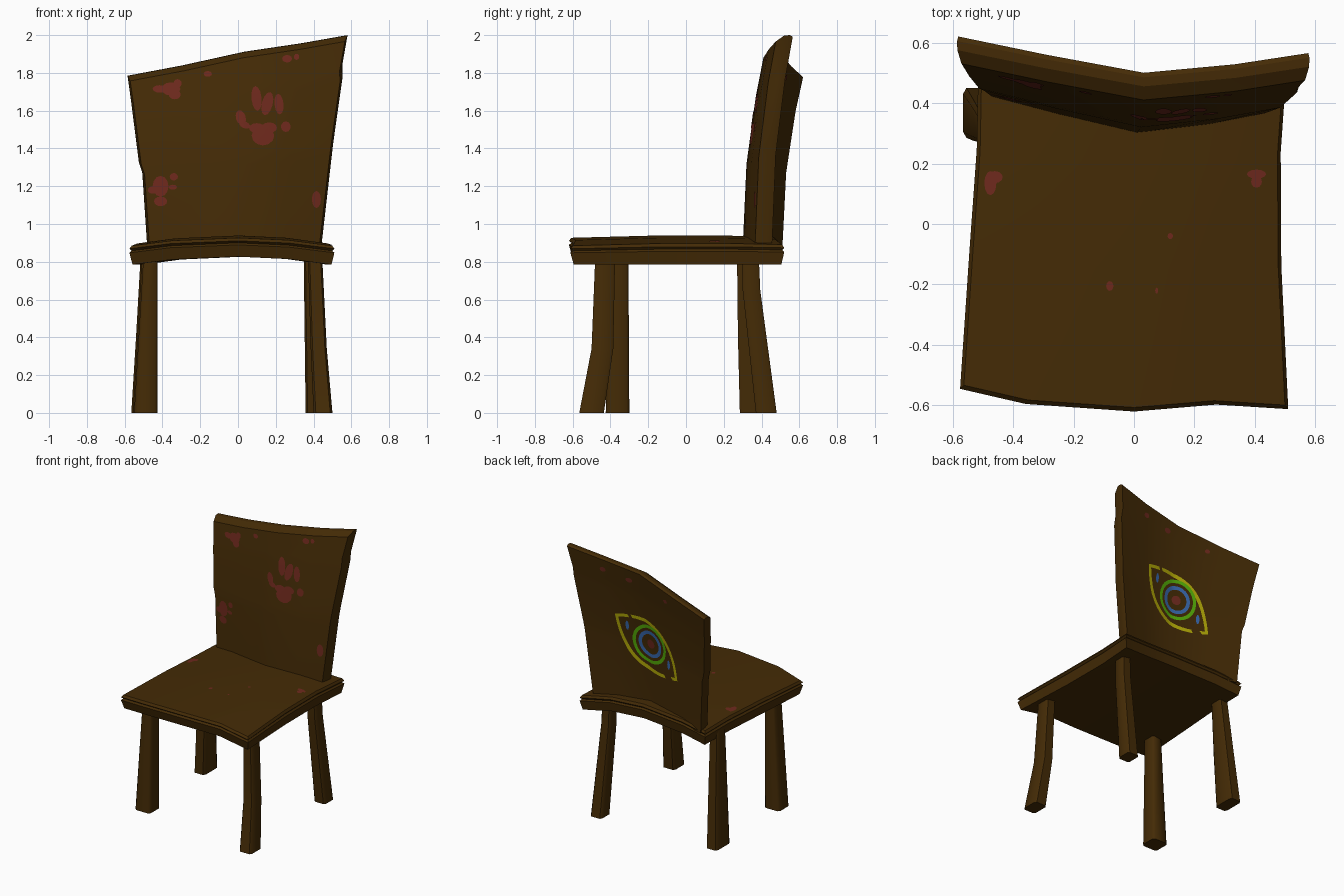
import bpy, bmesh, math
from mathutils import Vector
from mathutils.bvhtree import BVHTree

if "Cube" in bpy.data.objects:
    bpy.data.objects.remove(bpy.data.objects["Cube"])


def material(name, rgb):
    m = bpy.data.materials.new(name)
    m.diffuse_color = (*rgb, 1)
    m.use_nodes = True
    m.node_tree.nodes["Principled BSDF"].inputs["Base Color"].default_value = m.diffuse_color
    return m


BROWN = material("dark wood", (0.058, 0.024, 0.0018))
RED = material("red paint", (0.155, 0.022, 0.012))
YELLOW = material("yellow paint", (0.45, 0.40, 0.002))
GREEN = material("green paint", (0.09, 0.42, 0.002))
BLUE = material("blue paint", (0.04, 0.14, 0.42))


def finish(bm, name, mat, angle=28):
    mesh = bpy.data.meshes.new(name)
    bm.to_mesh(mesh)
    mesh.materials.append(mat)
    mesh.shade_smooth()
    mesh.set_sharp_from_angle(angle=math.radians(angle))
    bpy.context.collection.objects.link(bpy.data.objects.new(name, mesh))


def slab(name, rows, cols, layers, pos):
    """Board made of stacked grids; pos(i, j, k) gives each point."""
    bm = bmesh.new()
    edge = ([(0, j) for j in range(cols)] + [(i, cols - 1) for i in range(1, rows)]
            + [(rows - 1, j) for j in range(cols - 2, -1, -1)]
            + [(i, 0) for i in range(rows - 2, 0, -1)])
    grids = []
    for k in range(layers):
        cap = k in (0, layers - 1)
        grids.append({(i, j): bm.verts.new(pos(i, j, k))
                      for i in range(rows) for j in range(cols) if cap or (i, j) in edge})
        if cap:
            g = grids[-1]
            for i in range(rows - 1):
                for j in range(cols - 1):
                    bm.faces.new((g[i, j], g[i, j + 1], g[i + 1, j + 1], g[i + 1, j]))
    for a, b in zip(grids, grids[1:]):
        for p, q in zip(edge, edge[1:] + edge[:1]):
            bm.faces.new((a[p], a[q], b[q], b[p]))
    bmesh.ops.recalc_face_normals(bm, faces=bm.faces)
    bm.normal_update()
    tree = BVHTree.FromBMesh(bm)
    finish(bm, name, BROWN)
    return tree


# Seat: arched board with a groove round its edge
S_LEFT, S_RIGHT = [-.575, -.545, -.52, -.515], [.51, .487, .485, .505]
S_FRONT, S_BACK = [-.545, -.595, -.62, -.597, -.612], [.51, .49, .47, .48, .52]
S_COL, S_ROW = [0, .2, .53, .78, 1], [0, .42, .75, 1]
S_ARCH, S_DIP = [0, .027, .042, .03, 0], [-.012, 0, 0, -.006]
S_EDGE = [(0, .016), (.07, 0), (.082, .012), (.094, 0), (.112, .012)]


def seat_point(i, j, k):
    h, inset = S_EDGE[k]
    x = S_LEFT[i] + (S_RIGHT[i] - S_LEFT[i]) * S_COL[j]
    y = S_FRONT[j] + (S_BACK[j] - S_FRONT[j]) * S_ROW[i]
    f = 1 - inset / .55
    return x * f, y * f, .785 + h + S_ARCH[j] + S_DIP[i] * h / .112


seat = slab("seat", 4, 5, 5, seat_point)

# Backrest: bent, leaning board with a slanted top
B_LEFT, B_RIGHT = [-.48, -.507, -.525, -.56, -.567, -.585], [.44, .497, .505, .553, .552, .58]
B_ROW, B_LEAN = [0, .44, .5, .8, .86, 1], [0, .02, .028, .07, .082, .11]
B_COL, B_BEND = [0, .25, .53, .79, 1], [.12, .06, 0, .028, .065]
B_TOP = [1.785, 1.84, 1.912, 1.957, 2.0]
B_EDGE = [(0, .03), (.045, .002), (.075, 0), (.09, .008)]


def back_point(i, j, k):
    d, inset = B_EDGE[k]
    x = B_LEFT[i] + (B_RIGHT[i] - B_LEFT[i]) * B_COL[j]
    z = (B_TOP[j] - .87) * B_ROW[i] * (1 - inset)
    return x * (1 - inset / 1.2), .30 + B_BEND[j] + B_LEAN[i] + d, .87 + z


back = slab("backrest", 6, 5, 4, back_point)


# Legs: chamfered posts through (z, x0, x1, y0, y1) sections
def leg(name, sections):
    bm = bmesh.new()
    rings = []
    for z, x0, x1, y0, y1 in sections:
        a, b = (x1 - x0) * .12, (y1 - y0) * .12
        pts = [(x0 + a, y0), (x1 - a, y0), (x1, y0 + b), (x1, y1 - b),
               (x1 - a, y1), (x0 + a, y1), (x0, y1 - b), (x0, y0 + b)]
        rings.append([bm.verts.new((x, y, z)) for x, y in pts])
    for a, b in zip(rings, rings[1:]):
        for n in range(8):
            m = (n + 1) % 8
            bm.faces.new((a[n], a[m], b[m], b[n]))
    bm.faces.new(rings[0])
    bm.faces.new(rings[-1])
    bmesh.ops.recalc_face_normals(bm, faces=bm.faces)
    finish(bm, name, BROWN, 50)


leg("front_left_leg", [(0, -.55, -.425, -.425, -.30), (.84, -.50, -.425, -.405, -.305)])
leg("front_right_leg", [(0, .40, .50, -.565, -.435), (.34, .385, .47, -.50, -.385),
                        (.84, .37, .445, -.48, -.375)])
leg("back_left_leg", [(0, -.565, -.475, .285, .45), (.4, -.54, -.46, .275, .41),
                      (.84, -.515, -.445, .27, .365)])
leg("back_right_leg", [(0, .358, .45, .37, .48), (.65, .35, .425, .30, .393),
                       (.84, .35, .42, .295, .385)])


# Paint: thin patches projected on to a board along a direction
class Paint:
    def __init__(self, name, mat, tree, direction, lift=.003):
        self.name, self.mat, self.tree, self.lift = name, mat, tree, lift
        self.dir, self.bm = Vector(direction), bmesh.new()

    def vert(self, a, b):
        start = Vector((a, b, 3)) if self.dir.z else Vector((a, -3 * self.dir.y, b))
        hit = self.tree.ray_cast(start, self.dir)[0]
        return self.bm.verts.new(hit - self.dir * self.lift)

    def disc(self, a, b, ra, rb, tilt=0, n=12):
        c, s = math.cos(tilt), math.sin(tilt)
        rings = []
        for f in (.5, 1):
            ang = [2 * math.pi * i / n for i in range(n)]
            uv = [(ra * f * math.cos(t), rb * f * math.sin(t)) for t in ang]
            rings.append([self.vert(a + u * c - v * s, b + u * s + v * c) for u, v in uv])
        mid = self.vert(a, b)
        for i in range(n):
            j = (i + 1) % n
            self.bm.faces.new((mid, rings[0][i], rings[0][j]))
            self.bm.faces.new((rings[0][i], rings[1][i], rings[1][j], rings[0][j]))

    def stroke(self, inner, outer):
        a, b = [self.vert(*p) for p in inner], [self.vert(*p) for p in outer]
        for i in range(len(a) - 1):
            self.bm.faces.new((a[i], a[i + 1], b[i + 1], b[i]))

    def ring(self, a, b, r0, r1, n=28):
        circle = [(math.cos(2 * math.pi * i / n), math.sin(2 * math.pi * i / n)) for i in range(n + 1)]
        self.stroke([(a + r0 * c, b + r0 * s) for c, s in circle],
                    [(a + r1 * c, b + r1 * s) for c, s in circle])

    def done(self):
        self.bm.normal_update()
        for f in self.bm.faces:
            if f.normal.dot(self.dir) > 0:
                f.normal_flip()
        finish(self.bm, self.name, self.mat)


def blobs(name, tree, direction, marks):
    p = Paint(name, RED, tree, direction)
    for m in marks:
        p.disc(*m)
    p.done()


FRONT, REAR, DOWN = (0, 1, 0), (0, -1, 0), (0, 0, -1)
blobs("paw_print", back, FRONT, [
    (.132, 1.468, .06, .052), (.10, 1.508, .042, .026), (.165, 1.51, .042, .028),
    (.098, 1.665, .027, .066, .1), (.155, 1.637, .029, .063, -.25), (.217, 1.635, .024, .055, .1),
    (.015, 1.563, .026, .04, .3), (.035, 1.525, .03, .018, -.4), (.253, 1.515, .026, .028)])
blobs("smudged_prints", back, FRONT, [
    (-.355, 1.715, .05, .035), (-.415, 1.715, .037, .02), (-.32, 1.745, .022, .022),
    (-.335, 1.685, .032, .025), (-.16, 1.795, .022, .015), (.26, 1.875, .026, .02),
    (.31, 1.885, .014, .016), (-.41, 1.20, .042, .055), (-.34, 1.25, .022, .02),
    (-.345, 1.195, .022, .013), (-.45, 1.18, .028, .02), (-.41, 1.12, .035, .026),
    (.415, 1.13, .024, .045)])
blobs("seat_smudges", seat, DOWN, [
    (-.475, .135, .02, .04), (-.46, .155, .026, .02), (.405, .165, .032, .015),
    (.405, .14, .018, .02), (-.08, -.205, .012, .016), (.12, -.04, .009, .01), (.075, -.22, .005, .01)])
IRIS = (-.012, 1.372)
blobs("rear_smudges", back, REAR, [
    (.32, 1.87, .022, .018), (.12, 1.835, .026, .019), (-.2, 1.775, .018, .015),
    (*IRIS, .034, .034)])

# Painted eye on the rear of the backrest
EYE, TILT = (0, 1.36), math.atan2(.33, .47)


def eye_curve(h, half, s0, s1, n=18):
    """Lens-shaped arc along the tilted eye axis."""
    pts = []
    for i in range(n + 1):
        s = s0 + (s1 - s0) * i / n
        u, v = half * s, h * (1 - s * s)
        pts.append((EYE[0] + u * math.cos(TILT) - v * math.sin(TILT),
                    EYE[1] + u * math.sin(TILT) + v * math.cos(TILT)))
    return pts


lids = Paint("eye_lids", YELLOW, back, REAR)
for h0, h1, s0, s1 in ((.152, .18, -1, .72), (.152, .18, .78, 1),
                       (-.152, -.18, -.74, 1), (-.152, -.18, -1, -.9)):
    lids.stroke(eye_curve(h0, .285, s0, s1), eye_curve(h1, .315, s0, s1))
lids.done()
iris = Paint("eye_outer_ring", GREEN, back, REAR, .005)
iris.ring(*IRIS, .122, .146)
iris.done()
pupil = Paint("eye_inner_ring", BLUE, back, REAR, .004)
pupil.ring(*IRIS, .075, .101)
pupil.disc(IRIS[0] + .18, IRIS[1] + .1, .013, .035)
pupil.disc(IRIS[0] - .165, IRIS[1] - .1, .013, .035)
pupil.done()
